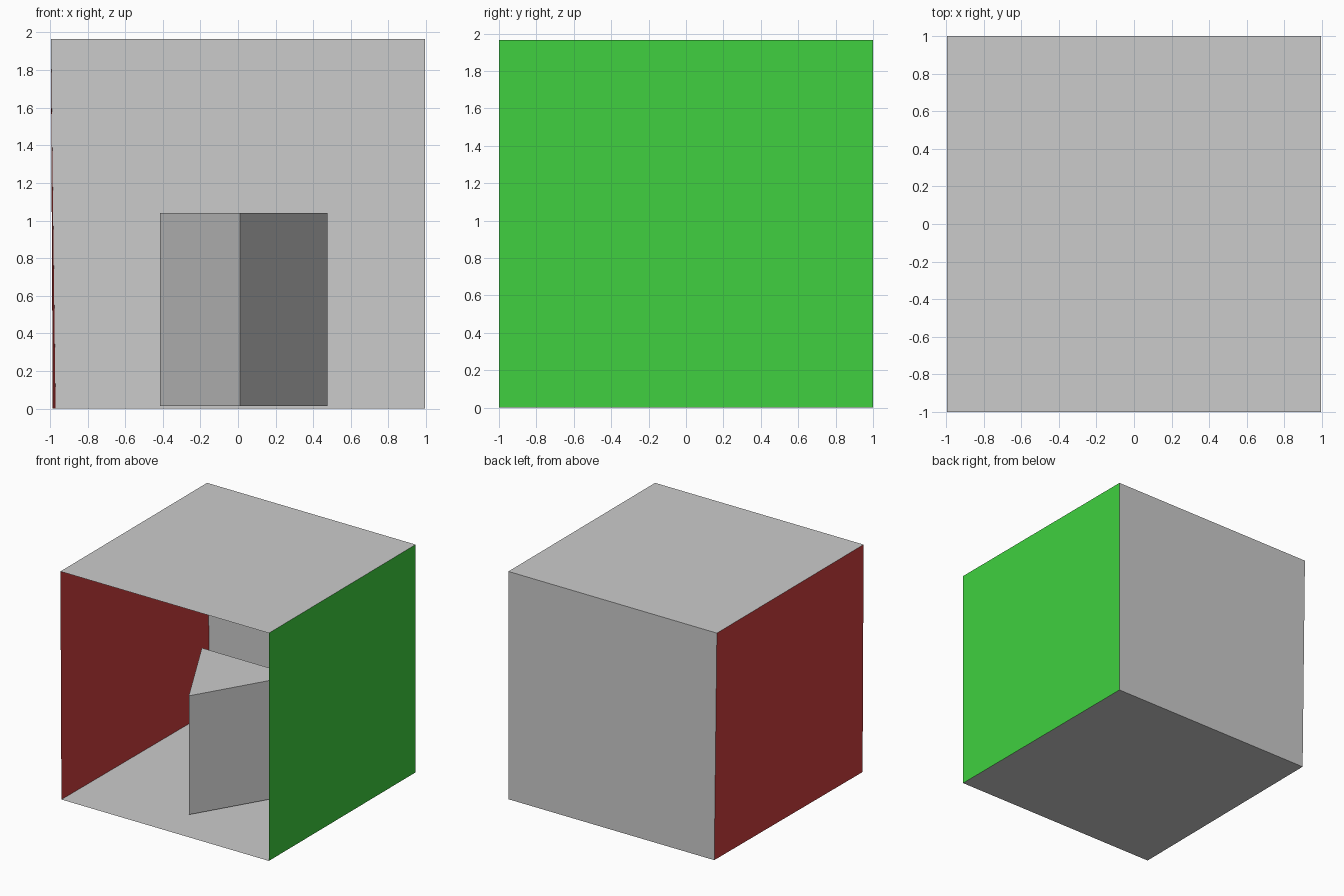
import bpy
from math import radians

if "Cube" in bpy.data.objects:
    bpy.data.objects.remove(bpy.data.objects["Cube"])


def material(name, rgb):
    mat = bpy.data.materials.new(name)
    mat.diffuse_color = (*rgb, 1)
    mat.use_nodes = True
    mat.node_tree.nodes["Principled BSDF"].inputs["Base Color"].default_value = mat.diffuse_color
    return mat


def panel(name, corners, mat=None):
    mesh = bpy.data.meshes.new(name)
    mesh.from_pydata(corners, [], [range(len(corners))])
    obj = bpy.data.objects.new(name, mesh)
    bpy.context.collection.objects.link(obj)
    if mat:
        mesh.materials.append(mat)
    return obj


R, Z = 0.995, 1.965          # half width and ceiling height

# Room corners; the left wall leans slightly inward at the floor
floor_fl, floor_fr = (-0.985, -1, 0), (R, -1, 0)
floor_bl, floor_br = (-0.97, 1, 0), (R, 1, 0)
top_fl, top_fr = (-R, -1, Z), (R, -1, Z)
top_bl, top_br = (-R, 1, Z), (R, 1, Z)

# Open-fronted room, single-sheet walls facing inward
panel("floor", [floor_fl, floor_fr, floor_br, floor_bl])
panel("ceiling", [top_fl, top_bl, top_br, top_fr])
panel("back_wall", [floor_bl, floor_br, top_br, top_bl])
panel("left_wall", [floor_fl, floor_bl, top_bl, top_fl],
      material("red", (0.63, 0.05, 0.05)))
panel("right_wall", [floor_fr, top_fr, top_br, floor_br],
      material("green", (0.05, 0.63, 0.05)))

# Upright triangular prism, one edge pointing at the open front
bottom, top = 0.015, 1.04
bpy.ops.mesh.primitive_cylinder_add(
    vertices=3, radius=0.515, depth=top - bottom,
    location=(0.03, -0.16, (bottom + top) / 2))
prism = bpy.context.object
prism.name = "prism"
# Place the corners exactly: the front edge sits slightly left of centre
corners = [(0.01, -0.685), (0.477, 0.1), (-0.415, 0.1)]
front = sorted(prism.data.vertices, key=lambda v: v.co.z)
for level in (front[:3], front[3:]):
    back = max(level, key=lambda v: v.co.y)
    rest = sorted((v for v in level if v != back), key=lambda v: v.co.x)
    # turn half way round so the apex faces forward, winding preserved
    for v, (x, y) in zip((back, rest[0], rest[1]), corners):
        v.co.x, v.co.y = x - 0.03, y + 0.16
